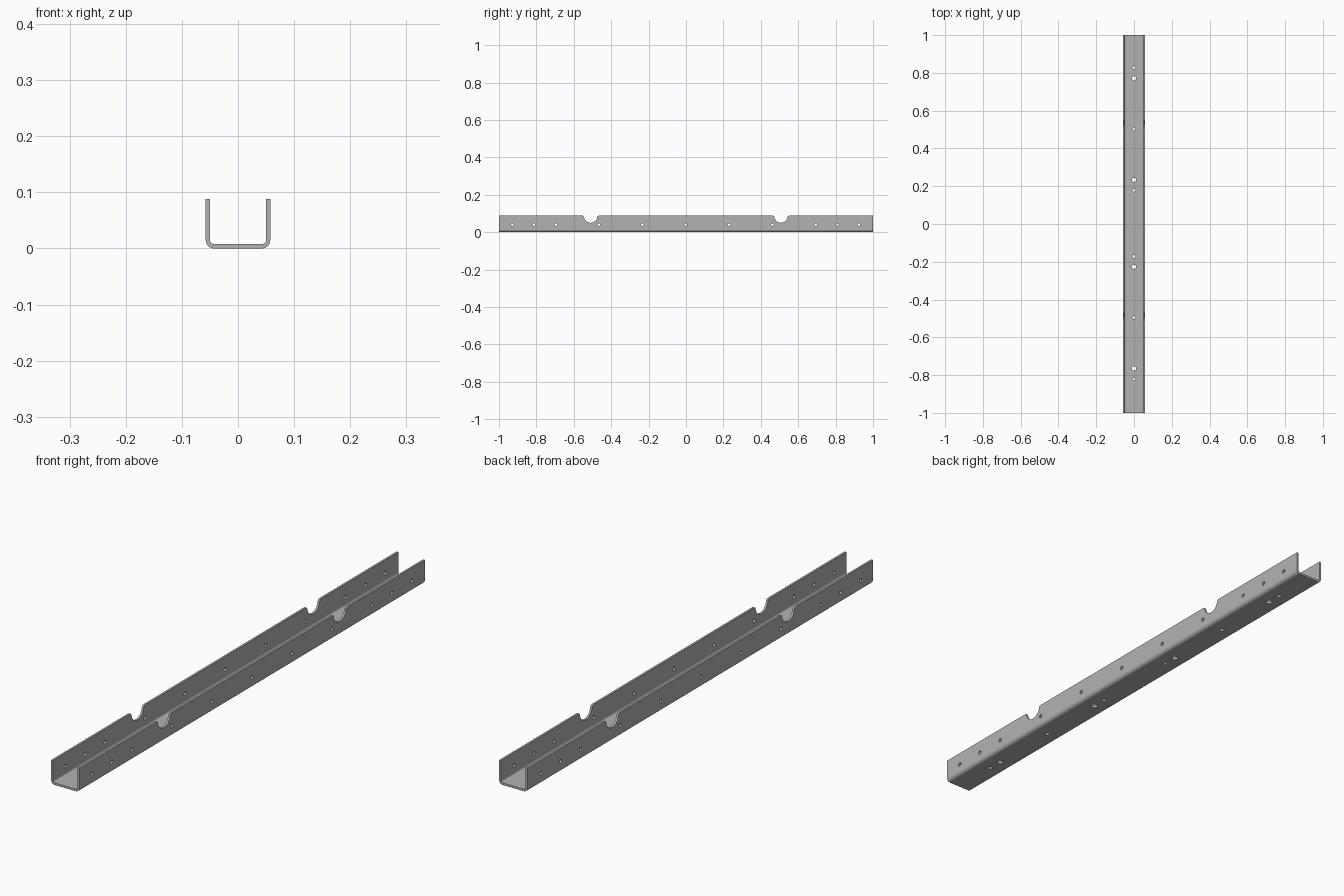
import bpy, bmesh, math
from mathutils import Vector, Matrix

if "Cube" in bpy.data.objects:
    bpy.data.objects.remove(bpy.data.objects["Cube"], do_unlink=True)

HALF_W, HEIGHT, WALL, LENGTH = 0.0575, 0.0878, 0.0077, 2.0
R_OUT, R_IN = 0.0147, 0.007

steel = bpy.data.materials.new("grey steel")
steel.use_nodes = True
GREY = (0.45, 0.45, 0.45, 1.0)
steel.diffuse_color = GREY
steel.node_tree.nodes["Principled BSDF"].inputs["Base Color"].default_value = GREY


def arc(cx, cy, r, a0, a1, n):
    """Points on an arc, angles in degrees."""
    angles = [math.radians(a0 + (a1 - a0) * i / n) for i in range(n + 1)]
    return [(cx + r * math.cos(a), cy + r * math.sin(a)) for a in angles]


def extrude(bm, points, offset):
    """Solid prism from a closed outline moved along offset."""
    face = bm.faces.new([bm.verts.new(p) for p in points])
    new = bmesh.ops.extrude_face_region(bm, geom=[face])["geom"]
    moved = [v for v in new if isinstance(v, bmesh.types.BMVert)]
    bmesh.ops.translate(bm, verts=moved, vec=Vector(offset))


def drill(bm, centre, axis, radius, depth):
    """Cylinder for a round hole."""
    turn = Matrix.Rotation(math.pi / 2, 4, 'Y') if axis == 'X' else Matrix()
    bmesh.ops.create_cone(bm, cap_ends=True, segments=24, radius1=radius,
                          radius2=radius, depth=depth,
                          matrix=Matrix.Translation(centre) @ turn)


def make_object(name, bm):
    bmesh.ops.recalc_face_normals(bm, faces=bm.faces[:])
    mesh = bpy.data.meshes.new(name)
    bm.to_mesh(mesh)
    bm.free()
    mesh.materials.append(steel)
    obj = bpy.data.objects.new(name, mesh)
    bpy.context.collection.objects.link(obj)
    return obj


# U-shaped section with bent corners, extruded along the length
cx_out, cx_in = HALF_W - R_OUT, HALF_W - WALL - R_IN
right = [(HALF_W - WALL, HEIGHT)]
right += arc(cx_in, WALL + R_IN, R_IN, 0, -90, 8)
outer = arc(cx_out, R_OUT, R_OUT, -90, 0, 8) + [(HALF_W, HEIGHT)]
half = outer + right                       # bottom centre outwards, then back in
mirrored = [(-x, z) for x, z in reversed(half)]
bm = bmesh.new()
extrude(bm, [(x, -LENGTH / 2, z) for x, z in half + mirrored], (0, LENGTH, 0))
channel = make_object("channel_beam", bm)

# Cutters
bm = bmesh.new()

# Round notches in the top of both walls, with softened lips
R, LIP, ZC = 0.036, 0.008, 0.086
dz = HEIGHT - LIP - ZC
dy = math.sqrt((R + LIP) ** 2 - dz ** 2)
tilt = math.degrees(math.atan2(dz, dy))
lip = arc(dy, HEIGHT - LIP, LIP, 90, 180 + tilt, 6)
bowl = arc(0, ZC, R, tilt, -180 - tilt, 24)
outline = [(dy, 0.13)] + lip + bowl[1:-1] + [(-y, z) for y, z in reversed(lip)] + [(-dy, 0.13)]
for y0 in (-0.51, 0.508):
    extrude(bm, [(-0.1, y0 + y, z) for y, z in outline], (0.2, 0, 0))

# Holes through both walls
for y in (0, 0.232, 0.464, 0.695, 0.811, 0.926):
    for s in ((1, -1) if y else (1,)):
        drill(bm, (0, s * y - 0.002, 0.04), 'X', 0.007, 0.2)

# Holes in the base
for y, r in ((0.175, 0.008), (0.23, 0.0115), (0.499, 0.008), (0.768, 0.0115), (0.825, 0.008)):
    for s in (1, -1):
        drill(bm, (0, s * y + 0.003, 0.003), 'Z', r, 0.03)

cutter = make_object("hole_cutter", bm)
cutter.hide_render = True

# Cut, then shade smooth with crisp edges
cut = channel.modifiers.new("cut", 'BOOLEAN')
cut.operation, cut.solver, cut.object = 'DIFFERENCE', 'EXACT', cutter
bpy.ops.object.select_all(action='DESELECT')
bpy.context.view_layer.objects.active = channel
channel.select_set(True)
bpy.ops.object.modifier_apply(modifier="cut")
bpy.data.objects.remove(cutter, do_unlink=True)
bpy.ops.object.shade_smooth_by_angle(angle=math.radians(30))
weighted = channel.modifiers.new("flat_walls", 'WEIGHTED_NORMAL')
weighted.keep_sharp = True
